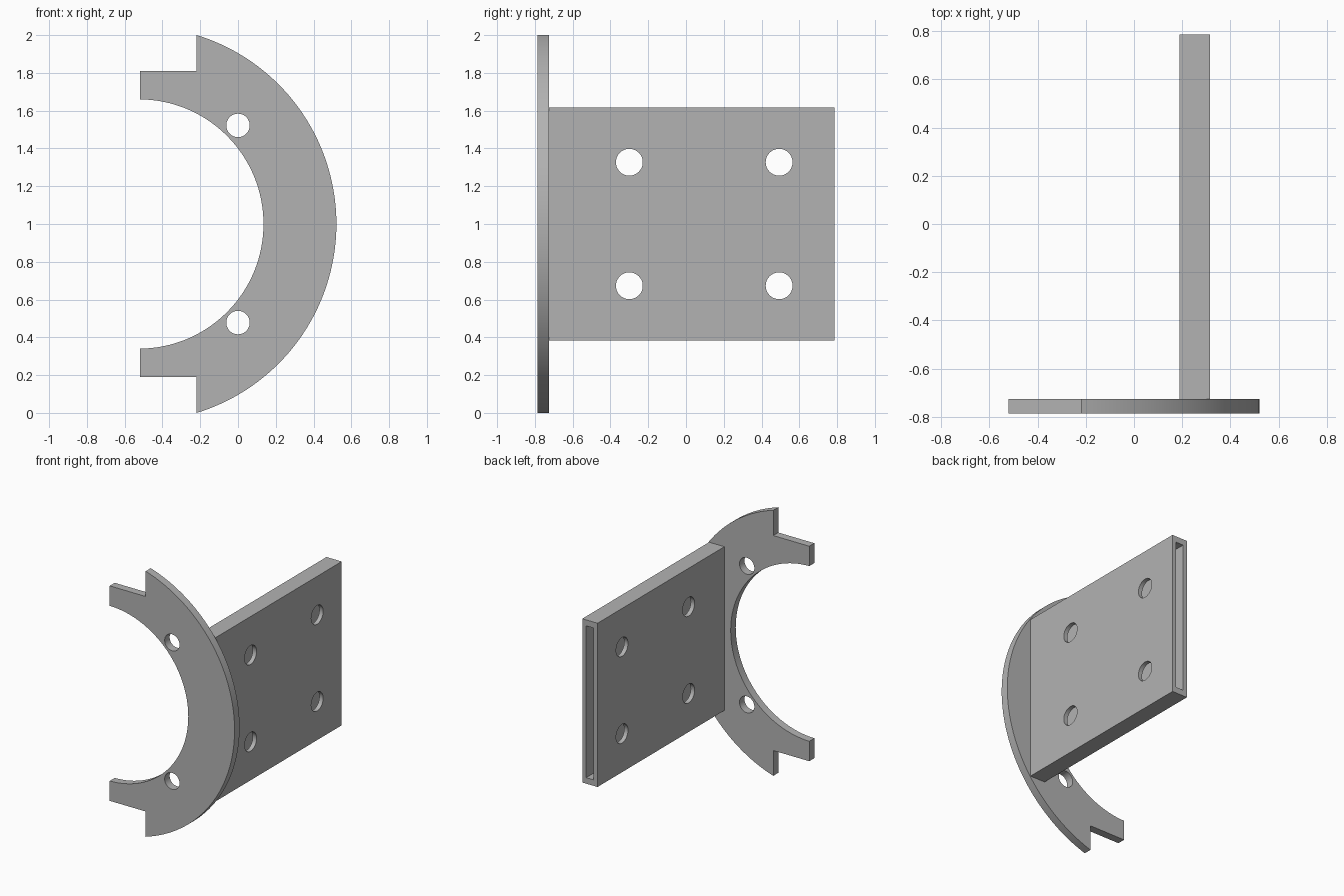
import bpy, bmesh, math
from mathutils import Matrix

if "Cube" in bpy.data.objects:
    bpy.data.objects.remove(bpy.data.objects["Cube"], do_unlink=True)

grey = bpy.data.materials.new("plain_grey")
grey.use_nodes = True
grey.diffuse_color = (0.45, 0.45, 0.45, 1)
grey.node_tree.nodes["Principled BSDF"].inputs["Base Color"].default_value = grey.diffuse_color


def finish(name, bm):
    bmesh.ops.recalc_face_normals(bm, faces=bm.faces)
    mesh = bpy.data.meshes.new(name)
    bm.to_mesh(mesh)
    bm.free()
    mesh.materials.append(grey)
    obj = bpy.data.objects.new(name, mesh)
    bpy.context.collection.objects.link(obj)
    return obj


def box(name, low, high):
    bm = bmesh.new()
    bmesh.ops.create_cube(bm, size=1)
    for v in bm.verts:
        v.co = [(a + b) / 2 + c * (b - a) for a, b, c in zip(low, high, v.co)]
    return finish(name, bm)


def hole_cutter(centre, axis, radius, length):
    bm = bmesh.new()
    bmesh.ops.create_cone(bm, cap_ends=True, segments=48, radius1=radius,
                          radius2=radius, depth=length,
                          matrix=Matrix.Translation(centre)
                          @ Matrix.Rotation(math.pi / 2, 4, axis))
    return finish("hole_cutter", bm)


def activate(obj):
    bpy.ops.object.select_all(action='DESELECT')
    bpy.context.view_layer.objects.active = obj
    obj.select_set(True)


def cut(obj, cutters):
    activate(obj)
    for cutter in cutters:
        mod = obj.modifiers.new("cut", 'BOOLEAN')
        mod.operation = 'DIFFERENCE'
        mod.solver = 'EXACT'
        mod.object = cutter
        bpy.ops.object.modifier_apply(modifier=mod.name)
        bpy.data.objects.remove(cutter, do_unlink=True)
    bpy.ops.object.shade_smooth_by_angle(angle=math.radians(30))


FRONT, PLATE_BACK, REAR = -0.785, -0.725, 0.785
MID = 1.0

# Crescent plate: outer arc, notched shoulders and inner arc
CX, OUTER, INNER, STEPS = -0.525, 1.046, 0.66, 64
TAB_X, NOTCH_X, TAB_Z = -0.52, -0.22, 0.81


def arc(radius, end_x):
    limit = math.acos((end_x - CX) / radius)
    angles = [limit * (2 * i / STEPS - 1) for i in range(STEPS + 1)]
    return [(CX + radius * math.cos(a), MID + radius * math.sin(a)) for a in angles]


outline = arc(OUTER, NOTCH_X)
outline += [(NOTCH_X, MID + TAB_Z), (TAB_X, MID + TAB_Z)]
outline += reversed(arc(INNER, TAB_X))
outline += [(TAB_X, MID - TAB_Z), (NOTCH_X, MID - TAB_Z)]

bm = bmesh.new()
face = bm.faces.new([bm.verts.new((x, FRONT, z)) for x, z in outline])
side = bmesh.ops.extrude_face_region(bm, geom=[face])
bmesh.ops.translate(bm, vec=(0, PLATE_BACK - FRONT, 0),
                    verts=[g for g in side["geom"] if isinstance(g, bmesh.types.BMVert)])
plate = finish("crescent_plate", bm)
cut(plate, [hole_cutter((0, FRONT, MID + s * 0.522), 'X', 0.062, 0.4) for s in (-1, 1)])

# Flat hollow tube behind the plate, open at the rear, with four cross holes
LEFT, RIGHT, HALF = 0.188, 0.315, 0.617
WALL_X, WALL_Z = 0.032, 0.045
tube = box("hollow_tube", (LEFT, PLATE_BACK, MID - HALF), (RIGHT, REAR, MID + HALF))
slot = box("slot_cutter", (LEFT + WALL_X, PLATE_BACK - 0.1, MID - HALF + WALL_Z),
           (RIGHT - WALL_X, REAR + 0.1, MID + HALF - WALL_Z))
cut(tube, [slot] + [hole_cutter((0.25, y, MID + s * 0.327), 'Y', 0.071, 0.4)
                    for y in (-0.3, 0.493) for s in (-1, 1)])
